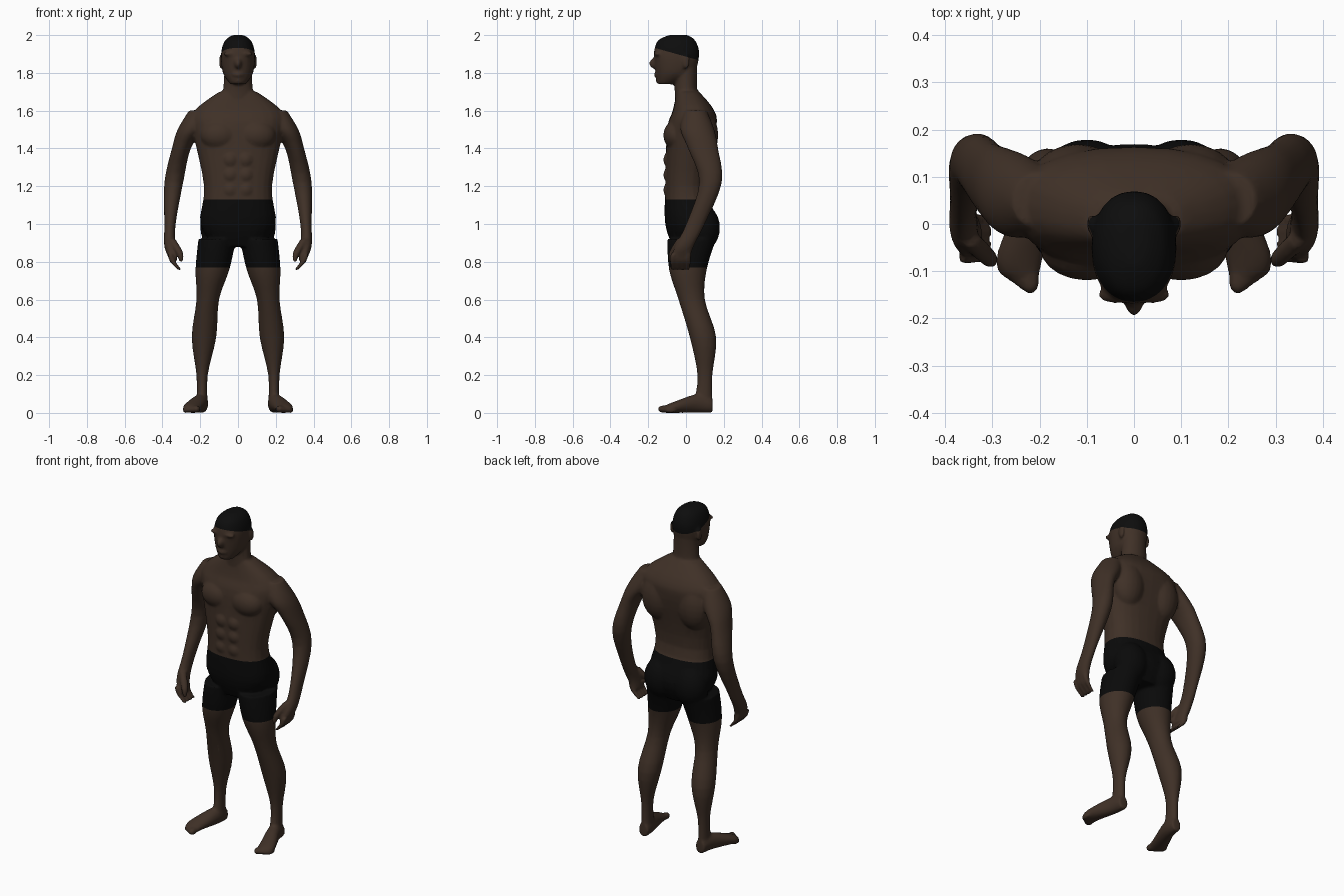
import bpy
import bmesh
from math import cos, sin, pi, copysign
from mathutils import Matrix, Vector

default_cube = bpy.data.objects.get("Cube")
if default_cube:
    bpy.data.objects.remove(default_cube, do_unlink=True)


def make_material(name, colour):
    material = bpy.data.materials.new(name)
    material.use_nodes = True
    material.diffuse_color = (*colour, 1)
    shader = material.node_tree.nodes["Principled BSDF"]
    shader.inputs["Base Color"].default_value = (*colour, 1)
    shader.inputs["Roughness"].default_value = 0.8
    return material


skin = make_material("dark brown skin", (0.05, 0.03, 0.02))
black_cloth = make_material("black cloth", (0.003, 0.003, 0.003))
black_hair = make_material("black hair", (0.004, 0.004, 0.004))

sculpt = bmesh.new()


def smooth_rings(rings, steps=4):
    """Fill in rings along a smooth curve through the given ones."""
    keys = [Vector(ring) for ring in rings]
    padded = [keys[0], *keys, keys[-1]]
    result = []
    for before, start, end, after in zip(padded, padded[1:], padded[2:], padded[3:]):
        pull_start, pull_end = (end - before) / 2, (after - start) / 2
        for step in range(steps):
            t = step / steps
            ease = t * t * (3 - 2 * t)
            result.append(start.lerp(end, ease)
                          + pull_start * t * (1 - t) ** 2
                          - pull_end * t * t * (1 - t))
    return result + [keys[-1]]


def loft(rings, side=1, along_y=False, power=2, segments=24):
    """Closed tube through rings of (position, depth, radius x, radius depth, x)."""
    loops = []
    for position, depth, radius_x, radius_depth, x in smooth_rings(rings):
        loop = []
        for i in range(segments):
            angle = 2 * pi * i / segments
            c, s = cos(angle), sin(angle)
            across = side * (x + radius_x * copysign(abs(c) ** (2 / power), c))
            deep = depth + radius_depth * copysign(abs(s) ** (2 / power), s)
            point = (across, position, deep) if along_y else (across, deep, position)
            loop.append(sculpt.verts.new(point))
        loops.append(loop)
    faces = [sculpt.faces.new(loops[0]), sculpt.faces.new(loops[-1])]
    for low, high in zip(loops, loops[1:]):
        for i in range(segments):
            j = (i + 1) % segments
            faces.append(sculpt.faces.new((low[i], low[j], high[j], high[i])))
    bmesh.ops.recalc_face_normals(sculpt, faces=faces)


def blob(centre, radii, side=1):
    """Ellipsoid muscle or feature."""
    x, y, z = centre
    place = Matrix.Translation((side * x, y, z))
    bmesh.ops.create_uvsphere(sculpt, u_segments=20, v_segments=12, radius=1,
                              matrix=place @ Matrix.Diagonal((*radii, 1)))


def build_trunk():
    # Pelvis to collar
    loft([(0.88, 0.03, 0.12, 0.1, 0), (1, 0.03, 0.2, 0.14, 0),
          (1.2, 0, 0.18, 0.11, 0), (1.5, 0.03, 0.24, 0.13, 0),
          (1.6, 0.04, 0.23, 0.11, 0), (1.7, 0.01, 0.1, 0.06, 0)], power=2.4)
    # Neck
    loft([(1.6, 0.02, 0.1, 0.07, 0), (1.7, 0, 0.08, 0.06, 0), (1.85, 0, 0.07, 0.06, 0)])


def build_head():
    # Skull and jaw
    loft([(1.74, -0.11, 0.04, 0.04, 0), (1.8, -0.06, 0.08, 0.1, 0),
          (1.9, -0.05, 0.09, 0.12, 0), (1.97, -0.05, 0.07, 0.1, 0),
          (2, -0.04, 0.03, 0.05, 0)], power=2.2)
    # Nose, lips and chin
    blob((0, -0.16, 1.85), (0.02, 0.035, 0.03))
    blob((0, -0.15, 1.79), (0.03, 0.02, 0.014))
    blob((0, -0.14, 1.76), (0.03, 0.02, 0.02))


def build_muscles(side):
    # Brow and ear
    blob((0.04, -0.15, 1.9), (0.04, 0.02, 0.01), side)
    blob((0.09, 0, 1.86), (0.01, 0.02, 0.04), side)
    # Chest, shoulder blade and buttock
    blob((0.1, -0.05, 1.47), (0.1, 0.07, 0.08), side)
    blob((0.12, 0.09, 1.47), (0.1, 0.08, 0.14), side)
    blob((0.1, 0.09, 0.98), (0.1, 0.09, 0.12), side)
    # Stomach
    for row in range(3):
        blob((0.04, -0.09, 1.18 + 0.08 * row), (0.04, 0.03, 0.04), side)


def build_arm(side):
    # Shoulder to palm
    loft([(1.6, 0.05, 0.06, 0.06, 0.2), (1.5, 0.06, 0.07, 0.09, 0.25),
          (1.4, 0.09, 0.05, 0.08, 0.3), (1.22, 0.13, 0.05, 0.06, 0.34),
          (1, 0.05, 0.03, 0.05, 0.36), (0.88, -0.01, 0.03, 0.05, 0.36),
          (0.81, -0.03, 0.02, 0.05, 0.34)], side)
    # Curled fingers
    thick, thin = 0.015, 0.01
    for finger in range(4):
        y = -0.07 + 0.027 * finger
        loft([(0.84, y, thick, thick, 0.36), (0.8, y, thick, thick, 0.345),
              (0.755, y, thin, thin, 0.305)], side, segments=12)
    # Thumb
    loft([(0.92, -0.03, 0.02, 0.02, 0.35), (0.85, -0.07, 0.02, 0.02, 0.31),
          (0.8, -0.08, thin, thin, 0.3)], side, segments=12)


def build_leg(side):
    # Hip to ankle
    loft([(0.92, 0.03, 0.1, 0.13, 0.11), (0.76, 0.01, 0.09, 0.1, 0.135),
          (0.6, 0.03, 0.06, 0.07, 0.16), (0.4, 0.09, 0.065, 0.07, 0.18),
          (0.2, 0.1, 0.03, 0.04, 0.19), (0.04, 0.09, 0.03, 0.05, 0.19)], side)
    # Foot turned outward
    loft([(0.14, 0.04, 0.03, 0.04, 0.19), (0.06, 0.05, 0.04, 0.05, 0.2),
          (-0.06, 0.03, 0.05, 0.03, 0.24), (-0.11, 0.02, 0.04, 0.02, 0.24)],
         side, along_y=True)
    # Toes, smaller towards the outside
    for toe in range(5):
        size = 0.02 - 0.002 * toe
        blob((0.22 + 0.015 * toe, -0.12 + 0.01 * toe, size), (size, 0.03, size), side)


build_trunk()
build_head()
for side in (1, -1):
    build_muscles(side)
    build_arm(side)
    build_leg(side)

# Fuse the parts into one smooth skin
mesh = bpy.data.meshes.new("sculpt")
sculpt.to_mesh(mesh)
sculpt.free()
helper = bpy.data.objects.new("sculpt", mesh)
bpy.context.collection.objects.link(helper)
remesh = helper.modifiers.new("fuse", 'REMESH')
remesh.mode = 'VOXEL'
remesh.voxel_size = 0.008
relax = helper.modifiers.new("relax", 'SMOOTH')
relax.factor = 0.5
relax.iterations = 4
reduce = helper.modifiers.new("reduce", 'DECIMATE')
reduce.ratio = 0.3
graph = bpy.context.evaluated_depsgraph_get()
fused = bpy.data.meshes.new_from_object(helper.evaluated_get(graph))
bpy.data.objects.remove(helper, do_unlink=True)
bpy.data.meshes.remove(mesh)

# Cut clean lines for the waistband, hems and hairline
figure = bmesh.new()
figure.from_mesh(fused)
bpy.data.meshes.remove(fused)
up = Vector((0, 0, 1))
waist, hem = 1.13, 0.77
hair_point, hair_normal = Vector((0, -0.05, 1.9)), Vector((0, 0.28, 1))
for point, normal in ((up * waist, up), (up * hem, up), (hair_point, hair_normal)):
    everything = figure.verts[:] + figure.edges[:] + figure.faces[:]
    bmesh.ops.bisect_plane(figure, geom=everything, plane_co=point, plane_no=normal)


def region(face):
    centre = face.calc_center_median()
    if (centre - hair_point).dot(hair_normal) > 0:
        return "hair"
    if hem < centre.z < waist and abs(centre.x) < 0.26:
        return "shorts"
    return "body"


# Separate body, shorts and hair
for name, material in (("body", skin), ("shorts", black_cloth), ("hair", black_hair)):
    part = figure.copy()
    others = [face for face in part.faces if region(face) != name]
    bmesh.ops.delete(part, geom=others, context='FACES')
    for face in part.faces:
        face.smooth = True
        face.material_index = 0
    part_mesh = bpy.data.meshes.new(name)
    part.to_mesh(part_mesh)
    part.free()
    part_mesh.materials.append(material)
    bpy.context.collection.objects.link(bpy.data.objects.new(name, part_mesh))
figure.free()
